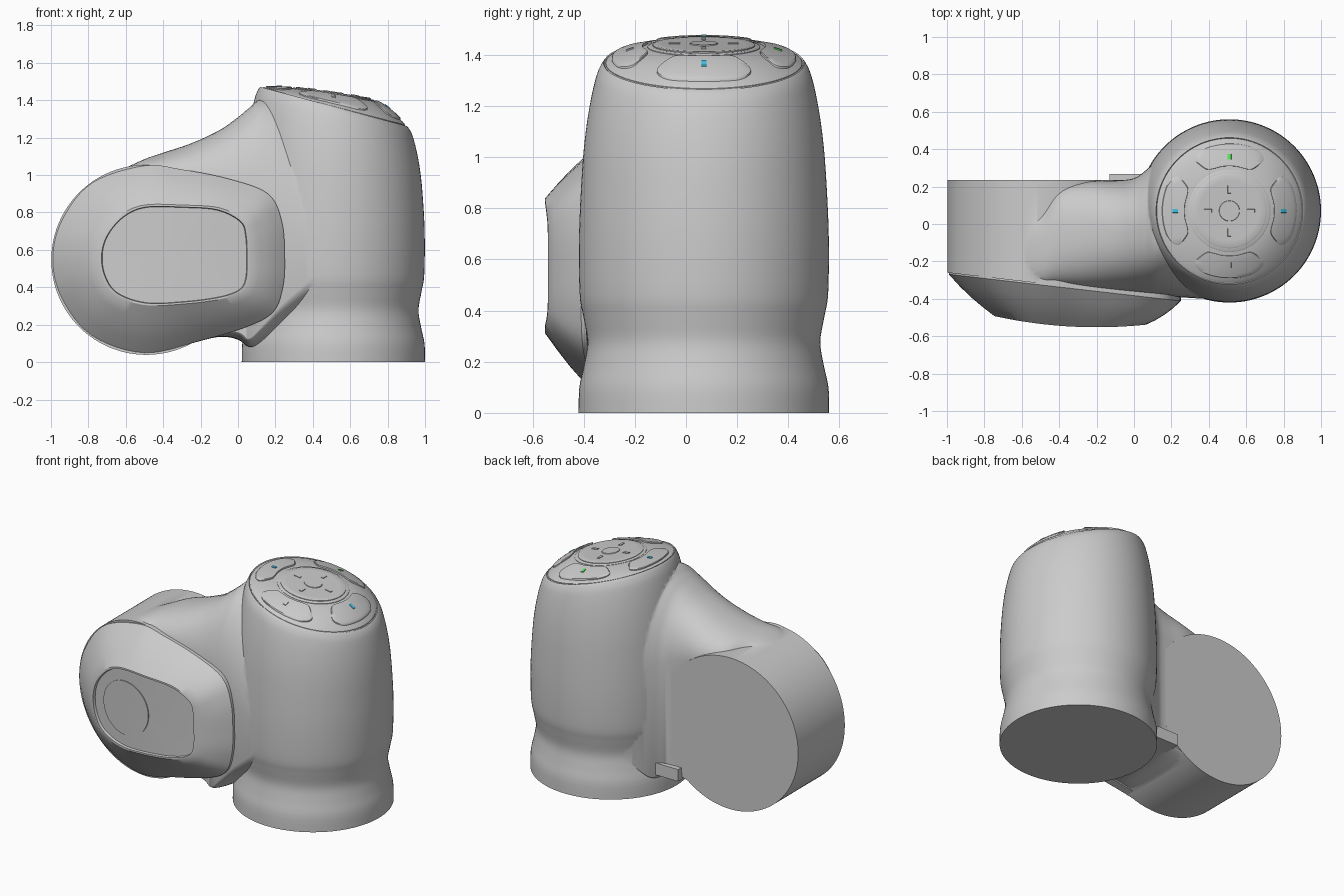
import bpy, bmesh
from math import sin, cos, pi, radians, sqrt, hypot, copysign

if "Cube" in bpy.data.objects:
    bpy.data.objects.remove(bpy.data.objects["Cube"])

CX, CY = 0.51, 0.07          # column axis
HX, HZ, HR = -0.49, 0.547, 0.508   # side housing axis and radius


def smooth(obj, angle=32):
    bpy.ops.object.select_all(action='DESELECT')
    obj.select_set(True)
    bpy.context.view_layer.objects.active = obj
    bpy.ops.object.shade_smooth_by_angle(angle=radians(angle))


def loft(name, loops, color=None):
    """Skin a stack of equal-length closed loops and close both ends."""
    bm = bmesh.new()
    rings = [[bm.verts.new(p) for p in loop] for loop in loops]
    n = len(rings[0])
    for a, b in zip(rings, rings[1:]):
        for i in range(n):
            bm.faces.new((a[i], a[(i + 1) % n], b[(i + 1) % n], b[i]))
    bm.faces.new(rings[0][::-1])
    bm.faces.new(rings[-1])
    bmesh.ops.recalc_face_normals(bm, faces=bm.faces)
    me = bpy.data.meshes.new(name)
    bm.to_mesh(me)
    bm.free()
    obj = bpy.data.objects.new(name, me)
    bpy.context.collection.objects.link(obj)
    if color:
        mat = bpy.data.materials.new(name + "_paint")
        mat.diffuse_color = color
        mat.use_nodes = True
        mat.node_tree.nodes["Principled BSDF"].inputs["Base Color"].default_value = mat.diffuse_color
        me.materials.append(mat)
    smooth(obj)
    return obj


def spline(pts, steps, closed=False):
    """Catmull-Rom curve through points of any dimension."""
    n, out = len(pts), []
    for i in range(n if closed else n - 1):
        idx = [i - 1, i, i + 1, i + 2]
        a, b, c, d = [pts[k % n] if closed else pts[min(max(k, 0), n - 1)] for k in idx]
        for s in range(steps):
            t = s / steps
            out.append(tuple(0.5 * (2 * q + (r - p) * t + (2 * p - 5 * q + 4 * r - w) * t * t
                       + (3 * q - p - 3 * r + w) * t ** 3) for p, q, r, w in zip(a, b, c, d)))
    return out if closed else out + [pts[-1]]


def circle(cx, cy, r, n=96):
    return [(cx + r * cos(2 * pi * i / n), cy + r * sin(2 * pi * i / n)) for i in range(n)]


def top_z(x, y):
    """Tilted, softly domed surface of the top panel."""
    dx, r = x - CX, hypot(x - CX, y - CY)
    drop = (max(r - 0.2, 0) / 0.19) ** 1.5 * (0.065 + 0.045 * dx / 0.39)
    return 1.433 - 0.15 * dx - drop


def front_plane(x):
    return -0.26 - 0.115 * (x + 1)


# Column: lathe profile whose upper part follows the tilted rim
profile = spline([(.49, 0), (.487, .1), (.468, .19), (.455, .28), (.472, .38), (.486, .47),
                  (.488, .7), (.476, .95), (.462, 1.1), (.443, 1.22), (.422, 1.31),
                  (.405, 1.35), (.392, 1.368)], 4)
N = 112
loops = []
for r, z in profile:
    loop = []
    for (x, y), (rx, ry) in zip(circle(CX, CY, r, N), circle(CX, CY, .392, N)):
        k = max(z - 0.7, 0) / 0.668
        loop.append((x, y, min(z, 0.7) + k * (top_z(rx, ry) - 0.7)))
    loops.append(loop)
for r in (.388, .34, .29, .24, .2, .02):
    loops.append([(x, y, top_z(x, y) - 0.006) for x, y in circle(CX, CY, r, N)])
column = loft("column_body", loops)

# Side housing drum with slanted front
rim = circle(HX, HZ, HR, 128)
housing = loft("side_housing", [[(x, .235, z) for x, z in rim],
                                [(x, front_plane(x), z) for x, z in rim]])

# Neck blending the housing into the column: x, z_low, z_high, y_front, y_back, low round, high round
stations = [(-.64, .10, 1.02, -.290, .00, .02, .03),
            (-.50, .05, 1.085, -.312, .05, .02, .06),
            (-.40, .06, 1.12, -.322, .18, .02, .12),
            (-.25, .10, 1.17, -.340, .225, .02, .20),
            (-.10, .135, 1.24, -.356, .232, .03, .32),
            (.00, .12, 1.31, -.366, .245, .04, .44),
            (.06, .08, 1.36, -.372, .285, .05, .52),
            (.13, .10, 1.41, -.379, .345, .10, .62),
            (.25, .18, 1.40, -.392, .43, .15, .70),
            (.45, .30, 1.25, -.405, .50, .20, .65)]
loops = []
for x, zl, zh, yf, yb, rl, rh in spline(stations, 6):
    yc, w, loop = (yf + yb) / 2, (yb - yf) / 2, []
    for i in range(64):
        a = 2 * pi * (i + 0.5) / 64
        c, s = cos(a), sin(a)
        y = yc + w * copysign(abs(c) ** 0.85, c)
        loop.append((x, y, zh - rh + rh * s if s > 0 else zl + rl + rl * s))
    loops.append(loop)
neck = loft("neck_blend", loops)

# Merge the shell
for part in (housing, neck):
    mod = column.modifiers.new("join", 'BOOLEAN')
    mod.operation, mod.solver, mod.object = 'UNION', 'EXACT', part
    bpy.context.view_layer.objects.active = column
    bpy.ops.object.modifier_apply(modifier=mod.name)
    bpy.data.objects.remove(part)
column.name = "elbow_shell"
smooth(column, 35)

# Small rib between housing and column
loft("lower_rib", [[(-.13, .1, z), (-.13, .268, z), (.12, .268, z), (.12, .1, z)] for z in (.14, .22)])

# Front cap: outer rim lofted to a raised, recessed window
outer = spline([(.25, .55), (.235, .75), (.16, .90), (-.05, .98), (-.3, 1.03), (-.5, 1.05),
                (-.78, .958), (-.94, .76), (-.99, .55), (-.94, .34), (-.78, .142), (-.5, .05),
                (-.2, .115), (.05, .19), (.19, .27), (.24, .4)], 6, True)
inner = spline([(.065, .56), (.06, .68), (.03, .76), (-.1, .825), (-.3, .84), (-.5, .84),
                (-.62, .79), (-.71, .69), (-.745, .58), (-.73, .46), (-.66, .36), (-.5, .305),
                (-.3, .31), (-.1, .335), (.02, .375), (.06, .44)], 6, True)


def crest(x):
    return -0.552 + 0.2 * (x + 0.2) ** 2


def inset(f):
    return [(-.34 + (x + .34) * f, .57 + (z - .57) * f) for x, z in inner]


loops = [[(x, front_plane(x) + d, z) for x, z in outer] for d in (.05, -.008)]
for t in (.25, .5, .75, 1):
    bulge = 0.012 * sin(pi * t)
    loops.append([(a + (c - a) * t,
                   (front_plane(a) - .012) * (1 - t) + crest(c) * t - bulge,
                   b + (d - b) * t) for (a, b), (c, d) in zip(outer, inner)])
for f, d in ((.96, 0), (.95, .018), (.6, .018), (.3, .018), (.02, .018)):
    loops.append([(x, crest(x) + d, z) for x, z in inset(f)])
loft("front_cap", loops)

# Round badge plate in the window
loft("window_disc", [[(x, crest(x) + d, z) for x, z in circle(-.47, .57, r, 48)]
                     for r, d in ((.18, .022), (.18, .012), (.1, .012), (.01, .012))])


def pad(name, outline, low, high, color=None):
    """Thin plate following the top panel surface."""
    mx = sum(p[0] for p in outline) / len(outline)
    my = sum(p[1] for p in outline) / len(outline)
    loops = []
    for f, h in ((1, low), (1, high - .003), (.97, high), (.8, high), (.6, high), (.35, high), (.03, high)):
        pts = [(mx + (x - mx) * f, my + (y - my) * f) for x, y in outline]
        loops.append([(x, y, top_z(x, y) + h) for x, y in pts])
    return loft(name, loops, color)


def polar(a, r):
    return CX + r * cos(a), CY + r * sin(a)


def bar(a, r, length, width):
    """Rectangle pointing along direction a at radius r."""
    x, y = polar(a, r)
    return [(x + u * length * cos(a) - v * width * sin(a), y + u * length * sin(a) + v * width * cos(a))
            for u, v in ((-.5, -.5), (.5, -.5), (.5, .5), (-.5, .5))]


# Top control panel
pad("top_panel", circle(CX, CY, .384), -.012, 0)
pad("centre_ring_edge", circle(CX, CY, .22), -.004, .004)
pad("centre_pad", circle(CX, CY, .2), -.004, .010)
pad("centre_button", circle(CX, CY, .055, 40), 0, .014)

blue, green = (.05, .55, .8, 1), (.1, .8, .1, 1)
icons = {0: blue, 1: green, 2: blue, 3: None}
for k in range(4):
    a = k * pi / 2
    # Petal key
    ctrl = [polar(a + radians(t), .36) for t in (-22, -11, 0, 11, 22)]
    ctrl += [polar(a + radians(t), r) for t, r in ((30, .348), (34, .325), (32, .28), (28, .25))]
    ctrl += [polar(a + radians(t), .24) for t in (20, 8, -8, -20)]
    ctrl += [polar(a - radians(t), r) for t, r in ((28, .25), (32, .28), (34, .325), (30, .348))]
    pad(f"petal_key_{k}", spline(ctrl, 4, True), -.004, .009)
    # Key marker and direction dash
    pad(f"key_marker_{k}", bar(a, .29, .03, .02), 0, .013, icons[k])
    pad(f"direction_dash_{k}", bar(a, .115, .042, .018), 0, .014)
